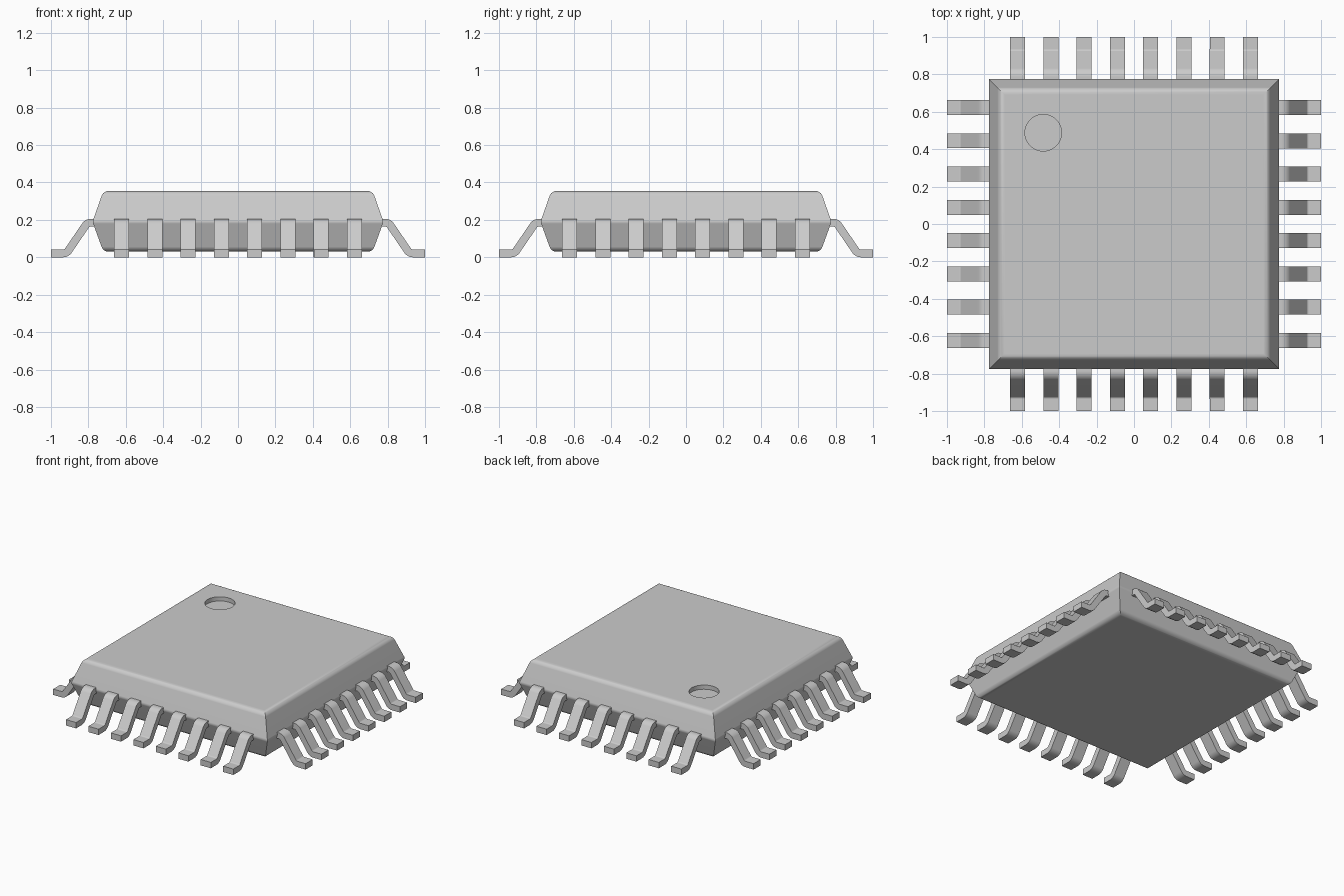
import bpy
import bmesh
import math
from mathutils import Vector, Matrix

cube = bpy.data.objects.get("Cube")
if cube:
    bpy.data.objects.remove(cube, do_unlink=True)

grey = bpy.data.materials.new("plain_grey")
grey.use_nodes = True
colour = (0.6, 0.6, 0.6, 1)
grey.diffuse_color = colour
grey.node_tree.nodes["Principled BSDF"].inputs["Base Color"].default_value = colour


def fillet(points, radii, steps=6):
    """Round the inner corners of an open 2D path."""
    pts = [Vector(p) for p in points]
    out = [pts[0]]
    for a, b, c, r in zip(pts, pts[1:], pts[2:], radii):
        u, v = (a - b).normalized(), (c - b).normalized()
        half = u.angle(v) / 2
        centre = b + (u + v).normalized() * r / math.sin(half)
        start = b + u * r / math.tan(half) - centre
        end = b + v * r / math.tan(half) - centre
        for i in range(steps + 1):
            out.append(centre + start.lerp(end, i / steps).normalized() * r)
    return out + [pts[-1]]


def thicken(path, thickness):
    """Turn a path into a closed strip of constant thickness."""
    upper, lower = [], []
    for i, p in enumerate(path):
        d = (path[min(i + 1, len(path) - 1)] - path[max(i - 1, 0)]).normalized()
        n = Vector((-d.y, d.x)) * thickness / 2
        upper.append(p + n)
        lower.append(p - n)
    return upper + lower[::-1]


def finish(bm, name):
    bmesh.ops.recalc_face_normals(bm, faces=bm.faces)
    mesh = bpy.data.meshes.new(name)
    bm.to_mesh(mesh)
    bm.free()
    mesh.materials.append(grey)
    obj = bpy.data.objects.new(name, mesh)
    bpy.context.collection.objects.link(obj)
    return obj


def smooth(obj):
    bpy.ops.object.select_all(action="DESELECT")
    obj.select_set(True)
    bpy.context.view_layer.objects.active = obj
    bpy.ops.object.shade_smooth_by_angle(angle=math.radians(35))
    weighted = obj.modifiers.new("flat_faces", "WEIGHTED_NORMAL")
    weighted.keep_sharp = True


# Package body: square rings following a rounded side profile
side = fillet([(0.6, 0.03), (0.72, 0.03), (0.778, 0.19), (0.72, 0.355), (0.6, 0.355)],
              [0.04, 0.03, 0.04])[1:-1]
bm = bmesh.new()
rings = [[bm.verts.new((sx * p.x, sy * p.x, p.y))
          for sx, sy in ((1, 1), (-1, 1), (-1, -1), (1, -1))] for p in side]
for low, high in zip(rings, rings[1:]):
    for i in range(4):
        j = (i + 1) % 4
        bm.faces.new((low[i], low[j], high[j], high[i]))
bm.faces.new(rings[0])
bm.faces.new(rings[-1])
body = finish(bm, "package_body")

# Round marker recess near one corner
bm = bmesh.new()
bmesh.ops.create_cone(bm, cap_ends=True, segments=48, radius1=0.098, radius2=0.098,
                      depth=0.08, matrix=Matrix.Translation((-0.485, 0.488, 0.365)))
cutter = finish(bm, "marker_cutter")
cutter.hide_render = True
cut = body.modifiers.new("marker_recess", "BOOLEAN")
cut.operation = "DIFFERENCE"
cut.solver = "EXACT"
cut.object = cutter
bpy.context.view_layer.objects.active = body
bpy.ops.object.modifier_apply(modifier=cut.name)
bpy.data.objects.remove(cutter, do_unlink=True)
smooth(body)

# Bent pins: one row of eight on each side
pin_outline = thicken(fillet([(0.74, 0.185), (0.805, 0.185), (0.917, 0.021), (1.0, 0.021)],
                             [0.035, 0.035]), 0.042)
pitch, width = 0.178, 0.08
for side_index, side_name in enumerate(("left", "back", "right", "front")):
    bm = bmesh.new()
    for k in range(8):
        y = (k - 3.5) * pitch
        ends = [[bm.verts.new((p.x, y + s * width / 2, p.y)) for p in pin_outline]
                for s in (-1, 1)]
        count = len(pin_outline)
        bm.faces.new(ends[0])
        bm.faces.new(ends[1])
        for i in range(count):
            j = (i + 1) % count
            bm.faces.new((ends[0][i], ends[0][j], ends[1][j], ends[1][i]))
    bmesh.ops.rotate(bm, verts=bm.verts, cent=(0, 0, 0),
                     matrix=Matrix.Rotation(side_index * math.pi / 2, 3, "Z"))
    smooth(finish(bm, side_name + "_pins"))
